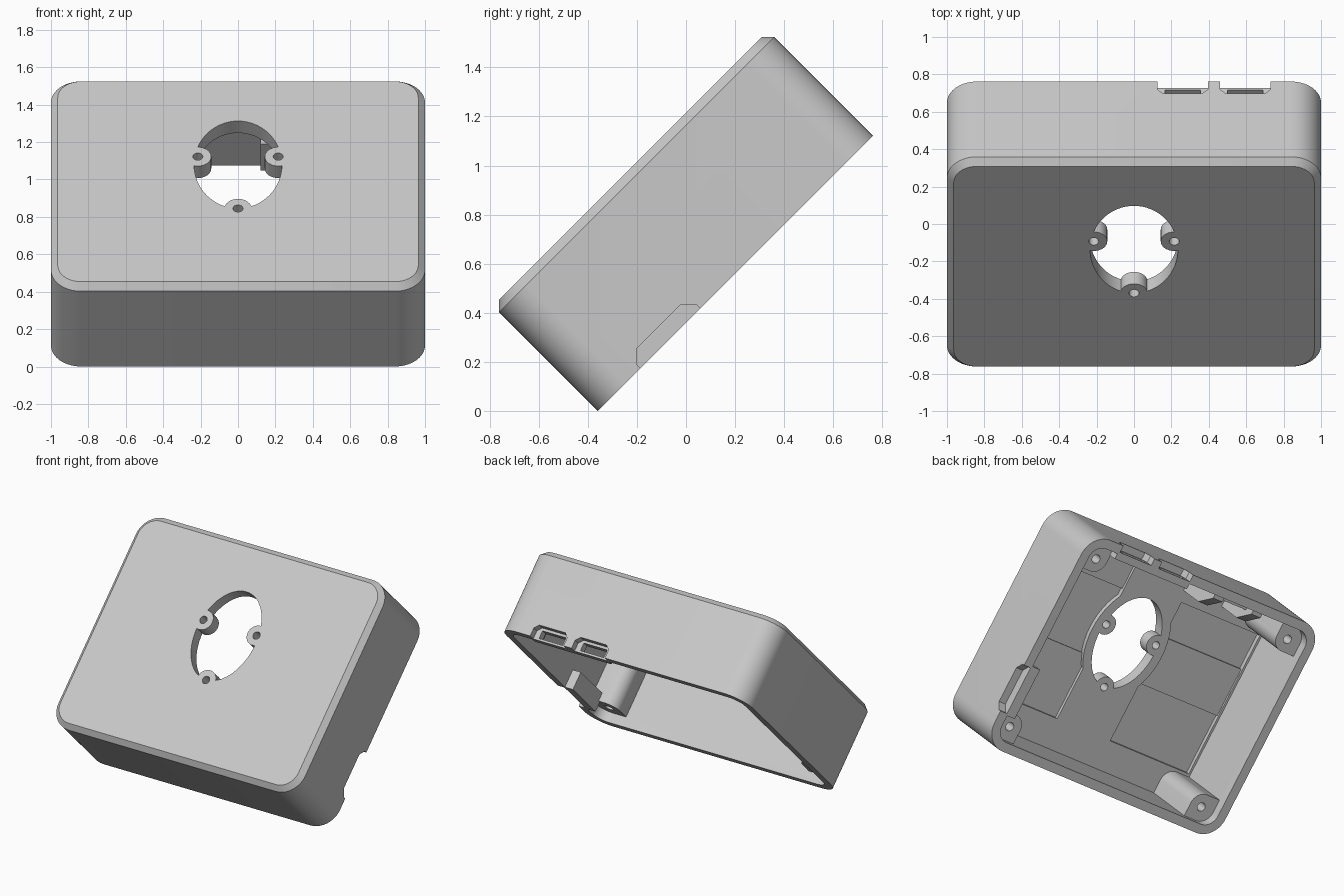
import bpy, bmesh
from math import pi, cos, sin

cube = bpy.data.objects.get("Cube")
if cube:
    bpy.data.objects.remove(cube)

grey = bpy.data.materials.new("light_grey_plastic")
grey.use_nodes = True
grey.diffuse_color = (0.58, 0.58, 0.58, 1)
grey.node_tree.nodes["Principled BSDF"].inputs["Base Color"].default_value = (0.58, 0.58, 0.58, 1)

# The case is built flat, open side down, then tilted.
HX, HY, H = 1.0, 0.793, 0.605      # half width, half length, height
WALL, RADIUS, CHAMFER = 0.065, 0.16, 0.036
CEILING = 0.515


def loft(name, rings):
    """Closed solid through a list of equal rings of points."""
    bm = bmesh.new()
    loops = [[bm.verts.new(p) for p in ring] for ring in rings]
    n = len(loops[0])
    for a, b in zip(loops, loops[1:]):
        for i in range(n):
            j = (i + 1) % n
            bm.faces.new((a[i], a[j], b[j], b[i]))
    bm.faces.new(loops[0])
    bm.faces.new(loops[-1])
    bmesh.ops.recalc_face_normals(bm, faces=bm.faces)
    mesh = bpy.data.meshes.new(name)
    bm.to_mesh(mesh)
    bm.free()
    mesh.materials.append(grey)
    obj = bpy.data.objects.new(name, mesh)
    bpy.context.collection.objects.link(obj)
    return obj


def rounded(inset, z, steps=10):
    """Rounded rectangle ring, inset from the case outline."""
    r = RADIUS - inset
    cx, cy = HX - RADIUS, HY - RADIUS
    pts = []
    for k, (sx, sy) in enumerate(((1, 1), (-1, 1), (-1, -1), (1, -1))):
        for i in range(steps + 1):
            a = (k + i / steps) * pi / 2
            pts.append((sx * cx + r * cos(a), sy * cy + r * sin(a), z))
    return pts


def oval(name, x, y, rx, ry, z0, z1, n=48):
    ring = [(x + rx * cos(2 * pi * i / n), y + ry * sin(2 * pi * i / n)) for i in range(n)]
    return loft(name, [[(px, py, z) for px, py in ring] for z in (z0, z1)])


def box(name, x0, x1, y0, y1, z0, z1):
    ring = ((x0, y0), (x1, y0), (x1, y1), (x0, y1))
    return loft(name, [[(x, y, z) for x, y in ring] for z in (z0, z1)])


def cut(target, cutter):
    """Subtract the cutter from the target and drop it."""
    mod = target.modifiers.new("cut", 'BOOLEAN')
    mod.operation, mod.solver, mod.object = 'DIFFERENCE', 'EXACT', cutter
    bpy.context.view_layer.objects.active = target
    bpy.ops.object.modifier_apply(modifier=mod.name)
    bpy.data.objects.remove(cutter)


def notch_profile(half, top, bevel):
    return [(-half, -0.05), (half, -0.05), (half, top - bevel),
            (half - bevel, top), (bevel - half, top), (-half, top - bevel)]


# Outer body with chamfered face edge
case = loft("case", [rounded(0, 0), rounded(0, H - CHAMFER), rounded(CHAMFER, H)])

# Hollow inside, leaving corner posts and thickened walls behind the ports
cavity = loft("cavity", [rounded(WALL, -0.1), rounded(WALL, CEILING)])
corners = [(sx * 0.83, sy * 0.63, sx, sy) for sx in (1, -1) for sy in (1, -1)]
for x, y, sx, sy in corners:
    cut(cavity, oval("post", x, y, 0.09, 0.09, 0.07, 0.7))
    xs, ys = sorted((x, x + sx * 0.3)), sorted((y - sy * 0.09, y + sy * 0.3))
    cut(cavity, box("post_side", *xs, *ys, 0.07, 0.7))
    xs, ys = sorted((x - sx * 0.09, x + sx * 0.3)), sorted((y, y + sy * 0.3))
    cut(cavity, box("post_end", *xs, *ys, 0.07, 0.7))
cut(cavity, box("port_backing", 0.12, 0.745, 0.69, 0.9, -0.2, 0.2))
cut(cavity, box("side_backing", 0.87, 1.1, -0.56, -0.19, -0.2, 0.13))
cut(case, cavity)

# Shallow recesses in the inner ceiling, beside the central strip
LENS_Y = 0.128
recesses = [
    (0.22, 0.92, 0.45, 0.70, 0.535),
    (0.22, 0.92, -0.05, 0.4501, 0.55),
    (0.22, 0.92, -0.52, -0.0499, 0.54),
    (-0.92, -0.24, 0.26, 0.52, 0.55),
    (-0.92, -0.24, -0.09, 0.2601, 0.53),
    (-0.92, -0.24, -0.52, -0.0899, 0.545),
]
for x0, x1, y0, y1, top in recesses:
    recess = box("recess", x0, x1, y0, y1, CEILING - 0.02, top)
    cut(recess, oval("ring", 0, LENS_Y, 0.30, 0.40, 0.4, 0.7))
    for x, y, sx, sy in corners:
        cut(recess, box("post_keep", *sorted((x - sx * 0.1, x + sx * 0.3)),
                        *sorted((y - sy * 0.1, y + sy * 0.3)), 0.4, 0.7))
    cut(case, recess)

# Oval opening with three screw bosses left standing on its rim
bosses = [(0.215, 0.189), (-0.215, 0.189), (0, -0.203)]
opening = oval("opening", 0, LENS_Y, 0.235, 0.33, 0.4, 0.8, 64)
for x, y in bosses:
    cut(opening, oval("boss", x, y, 0.072, 0.072, 0.3, 0.9, 32))
cut(case, opening)
for x, y in bosses:
    cut(case, oval("boss_hole", x, y, 0.027, 0.027, 0.4, 0.8, 24))

# Screw holes in the corner posts
for x, y, sx, sy in corners:
    cut(case, oval("post_hole", x, y, 0.03, 0.03, -0.1, 0.4, 24))

# Two port notches in the back wall, each with a through slot
for x in (0.26, 0.595):
    profile = notch_profile(0.135, 0.09, 0.03)
    cut(case, loft("port", [[(x + u, y, z) for u, z in profile] for y in (0.743, 0.9)]))
    cut(case, box("slot", x - 0.095, x + 0.095, 0.6, 0.8, 0.015, 0.072))

# Cable notch in the side wall
profile = notch_profile(0.172, 0.068, 0.045)
cut(case, loft("side_notch", [[(x, -0.375 + u, z) for u, z in profile] for x in (0.945, 1.1)]))

parts = [case]

# Wedge ribs and ledge inside the back wall
for name, x in (("inner_rib_left", -0.25), ("inner_rib_right", -0.58)):
    wedge = [(0.75, 0.16), (0.68, 0.16), (0.60, 0.30), (0.60, 0.53), (0.75, 0.53)]
    parts.append(loft(name, [[(x + d, y, z) for y, z in wedge] for d in (-0.04, 0.04)]))
parts.append(box("inner_ledge", -0.58, -0.25, 0.68, 0.75, 0.24, 0.30))

# Smooth the rounded corners and tilt everything onto its front edge
bpy.ops.object.select_all(action='DESELECT')
for obj in parts:
    obj.rotation_euler = (pi / 4, 0, 0)
    obj.location = (0, 0.201, 0.561)
    obj.select_set(True)
bpy.context.view_layer.objects.active = case
bpy.ops.object.shade_smooth_by_angle(angle=pi / 6)
